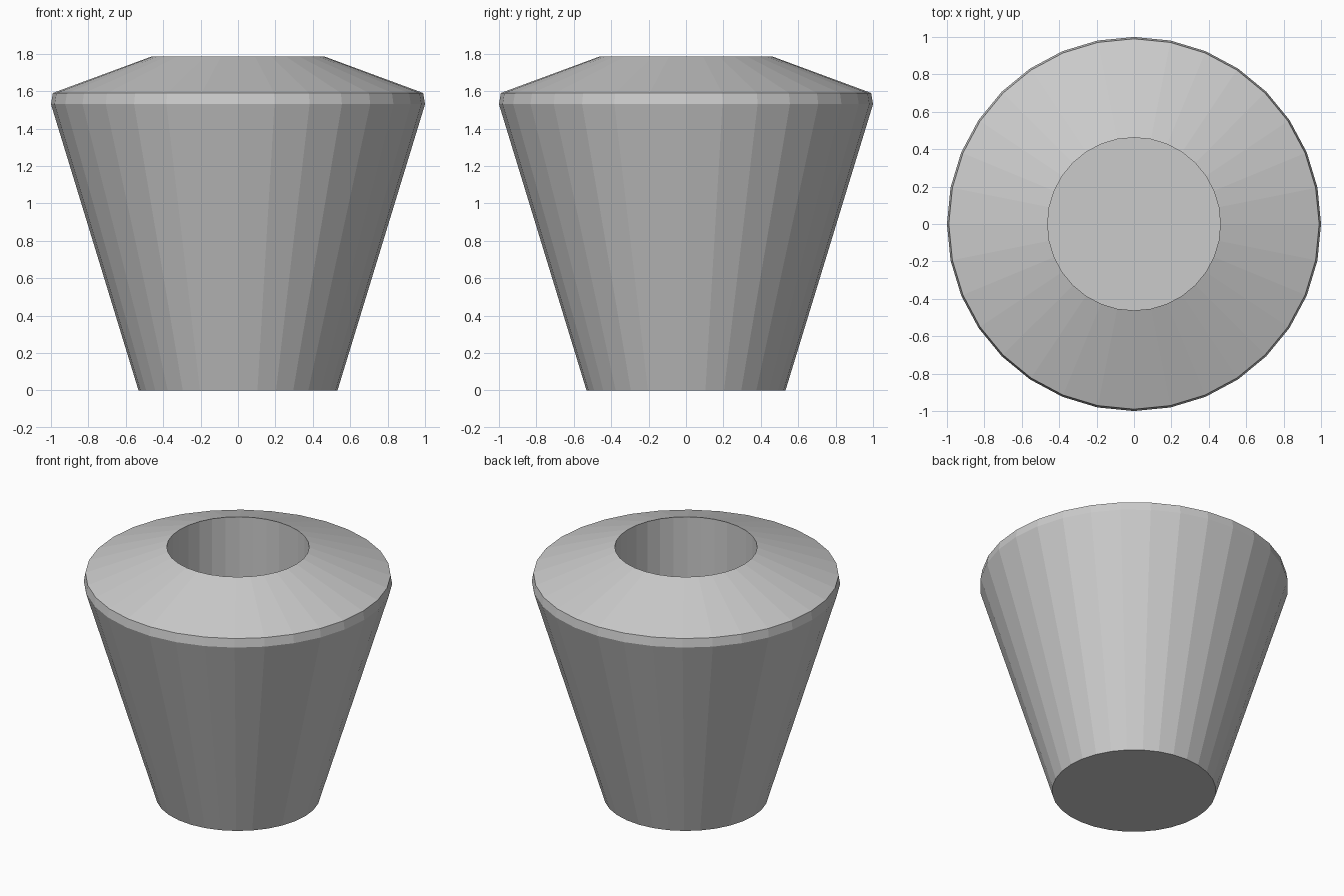
import bpy, bmesh
from math import cos, sin, pi

if "Cube" in bpy.data.objects:
    bpy.data.objects.remove(bpy.data.objects["Cube"])

SIDES = 32
# Profile (radius, height) from base, up the outside, over the shoulder, down the bore
PROFILE = [(0.532, 0.0), (1.0, 1.53), (0.99, 1.59), (0.462, 1.785), (0.462, 0.4)]

bm = bmesh.new()
rings = [[bm.verts.new((r * cos(2 * pi * i / SIDES), r * sin(2 * pi * i / SIDES), z))
          for i in range(SIDES)] for r, z in PROFILE]

# Walls between neighbouring rings
for low, high in zip(rings, rings[1:]):
    for i in range(SIDES):
        j = (i + 1) % SIDES
        bm.faces.new((low[i], low[j], high[j], high[i]))

# Base and floor of the bore
bm.faces.new(rings[0][::-1])
bm.faces.new(rings[-1])
bmesh.ops.recalc_face_normals(bm, faces=bm.faces[:])

mesh = bpy.data.meshes.new("tapered_pot")
bm.to_mesh(mesh)
bm.free()
bpy.context.collection.objects.link(bpy.data.objects.new("tapered_pot", mesh))
